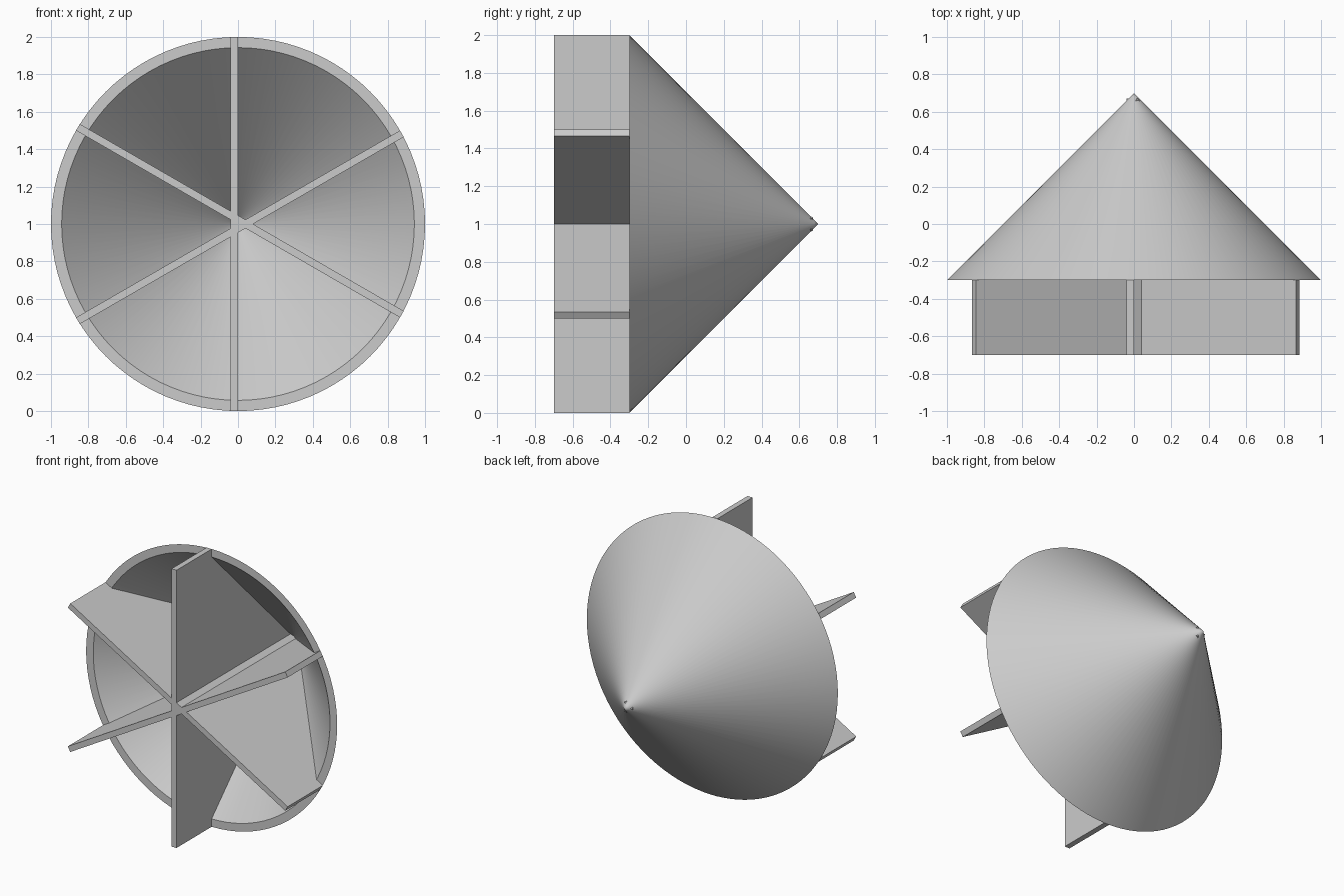
import bpy, bmesh, math
from mathutils import Vector, Matrix

cube = bpy.data.objects.get("Cube")
if cube:
    bpy.data.objects.remove(cube, do_unlink=True)

CENTER = Vector((0, 0, 1))   # axis of the cone runs along y at this height
RIM_Y, APEX_Y = -0.3, 0.7
FRONT_Y = -0.7
RADIUS, RIM_WIDTH, THICK = 1.0, 0.057, 0.04
SEGMENTS = 96

grey = bpy.data.materials.new("light_grey")
grey.use_nodes = True
colour = (0.6, 0.6, 0.6, 1)
grey.diffuse_color = colour
grey.node_tree.nodes["Principled BSDF"].inputs["Base Color"].default_value = colour


def finish(name, bm):
    bmesh.ops.recalc_face_normals(bm, faces=bm.faces)
    mesh = bpy.data.meshes.new(name)
    bm.to_mesh(mesh)
    bm.free()
    mesh.materials.append(grey)
    obj = bpy.data.objects.new(name, mesh)
    bpy.context.collection.objects.link(obj)
    return obj


# Hollow cone: wall section spun round the y axis, with a fine ring by each tip
inner = RADIUS - RIM_WIDTH
tip = 0.02
section = [(0, APEX_Y), (tip, APEX_Y - tip), (RADIUS, RIM_Y), (inner, RIM_Y),
           (tip, APEX_Y - RIM_WIDTH - tip), (0, APEX_Y - RIM_WIDTH)]
bm = bmesh.new()
verts = [bm.verts.new(CENTER + Vector((0, y, r))) for r, y in section]
edges = [bm.edges.new(pair) for pair in zip(verts, verts[1:])]
bmesh.ops.spin(bm, geom=verts + edges, cent=CENTER, axis=(0, 1, 0),
               angle=math.tau, steps=SEGMENTS)
bmesh.ops.remove_doubles(bm, verts=bm.verts, dist=0.0001)
shell = finish("cone_shell", bm)
bpy.ops.object.select_all(action="DESELECT")
shell.select_set(True)
bpy.context.view_layer.objects.active = shell
bpy.ops.object.shade_smooth_by_angle(angle=math.radians(30))


# Crossed blades: full-width plates that taper into the cone wall
def blade(name, angle, side):
    mid = RADIUS - RIM_WIDTH / 2
    outline = [(-RADIUS, FRONT_Y), (RADIUS, FRONT_Y), (RADIUS, RIM_Y), (mid, RIM_Y),
               (0, APEX_Y - RIM_WIDTH / 2), (-mid, RIM_Y), (-RADIUS, RIM_Y)]
    turn = Matrix.Rotation(angle, 3, "Y")
    bm = bmesh.new()
    face = bm.faces.new([bm.verts.new(CENTER + turn @ Vector((0, y, r)))
                         for r, y in outline])
    out = bmesh.ops.extrude_face_region(bm, geom=[face])
    moved = [g for g in out["geom"] if isinstance(g, bmesh.types.BMVert)]
    bmesh.ops.translate(bm, verts=moved, vec=turn @ Vector((side * THICK, 0, 0)))
    finish(name, bm)


blade("vertical_blade", 0, -1)
blade("rising_blade", math.radians(60), 1)
blade("falling_blade", math.radians(120), -1)
